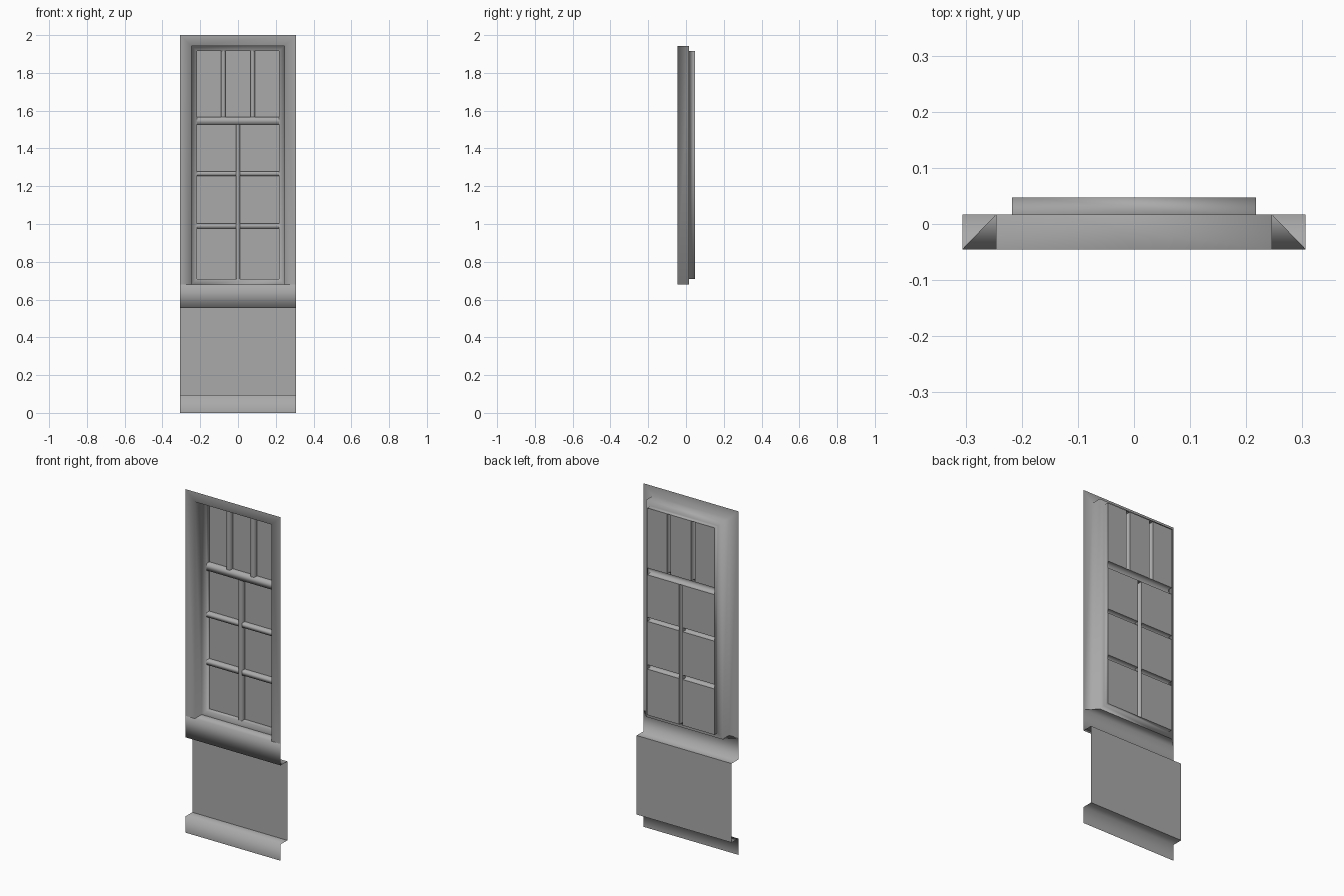
import bpy

if "Cube" in bpy.data.objects:
    bpy.data.objects.remove(bpy.data.objects["Cube"])

grey = bpy.data.materials.new("plain_grey")
grey.diffuse_color = (0.4, 0.4, 0.4, 1)
grey.use_nodes = True
grey.node_tree.nodes["Principled BSDF"].inputs["Base Color"].default_value = grey.diffuse_color

W = 0.306                                   # half width of the wall panel
Y_FRONT, Y_MID, Y_BAR, Y_BACK = -0.045, 0.017, 0.02, 0.047


def make(name, verts, faces, smooth=True):
    me = bpy.data.meshes.new(name)
    me.from_pydata(verts, [], faces)
    me.materials.append(grey)
    for p in me.polygons:
        p.use_smooth = smooth
    ob = bpy.data.objects.new(name, me)
    bpy.context.collection.objects.link(ob)
    return ob


def sheet_x(name, profile, smooth=True):
    """Open sheet: rows of (half width, y, z) from top to bottom."""
    verts = [(s * w, y, z) for w, y, z in profile for s in (-1, 1)]
    faces = [(2 * i + 2, 2 * i + 3, 2 * i + 1, 2 * i) for i in range(len(profile) - 1)]
    return make(name, verts, faces, smooth)


def sheet_z(name, profile, z0, z1):
    """Open sheet: (x, y) points from left to right, raised from z0 to z1."""
    verts = [(x, y, z) for x, y in profile for z in (z0, z1)]
    faces = [(2 * i, 2 * i + 2, 2 * i + 3, 2 * i + 1) for i in range(len(profile) - 1)]
    return make(name, verts, faces)


def bar_h(name, x0, x1, z0, z1):
    verts = [(x, y, z) for y, z in ((Y_BACK, z1), (Y_BAR, z1), (Y_BAR, z0), (Y_BACK, z0))
             for x in (x0, x1)]
    return make(name, verts, [(2 * i + 2, 2 * i + 3, 2 * i + 1, 2 * i) for i in range(3)])


def bar_v(name, x, w, z0, z1):
    return sheet_z(name, [(x - w, Y_BACK), (x - w, Y_BAR), (x + w, Y_BAR), (x + w, Y_BACK)], z0, z1)


def pane(x0, x1, z0, z1):
    make("window_pane", [(x0, Y_BACK, z0), (x1, Y_BACK, z0), (x1, Y_BACK, z1), (x0, Y_BACK, z1)],
         [(0, 1, 2, 3)], False)


# Casing: stepped rings around the opening, open at the bottom for the sill
rings = [(W, 0.68, 2.0, Y_FRONT), (0.246, 0.68, 1.942, Y_FRONT), (0.246, 0.68, 1.942, Y_MID),
         (0.217, 0.71, 1.915, Y_MID), (0.217, 0.71, 1.915, Y_BACK)]
verts, faces = [], []
for w, z0, z1, y in rings:
    verts += [(-w, y, z0), (w, y, z0), (w, y, z1), (-w, y, z1)]
for r in range(len(rings) - 1):
    for i in range(4):
        if i == 0 and r < 2:
            continue
        j = (i + 1) % 4
        faces.append((4 * r + i, 4 * r + j, 4 * r + 4 + j, 4 * r + 4 + i))
make("window_casing", verts, faces)

# Sill, lower wall panel and skirting
sheet_x("window_sill", [(0.246, Y_MID, 0.68), (W, Y_FRONT, 0.68),
                        (W, Y_FRONT, 0.555), (W, Y_MID, 0.555)])
sheet_x("lower_panel", [(W, Y_MID, 0.555), (W, Y_MID, 0.095)], False)
sheet_x("skirting", [(W, Y_MID, 0.095), (W, Y_FRONT, 0.095), (W, Y_FRONT, 0)])

# Glazing bars and panes
B, T = 0.71, 1.915
t0, t1 = 0.217, 0.0115
bar_h("transom_bar", -t0, t0, 1.526, 1.566)
for s in (-1, 1):
    bar_v("upper_glazing_bar", s * 0.078, t1, 1.566, T)
bar_v("lower_glazing_bar", 0, t1, B, 1.526)
rows = [(B, 0.977), (1.003, 1.255), (1.279, 1.526)]
for a, b in ((-t0, -t1), (t1, t0)):
    bar_h("cross_bar", a, b, 0.977, 1.003)
    bar_h("cross_bar", a, b, 1.255, 1.279)
    for z0, z1 in rows:
        pane(a, b, z0, z1)
for a, b in ((-t0, -0.0895), (-0.0665, 0.0665), (0.0895, t0)):
    pane(a, b, 1.566, T)
